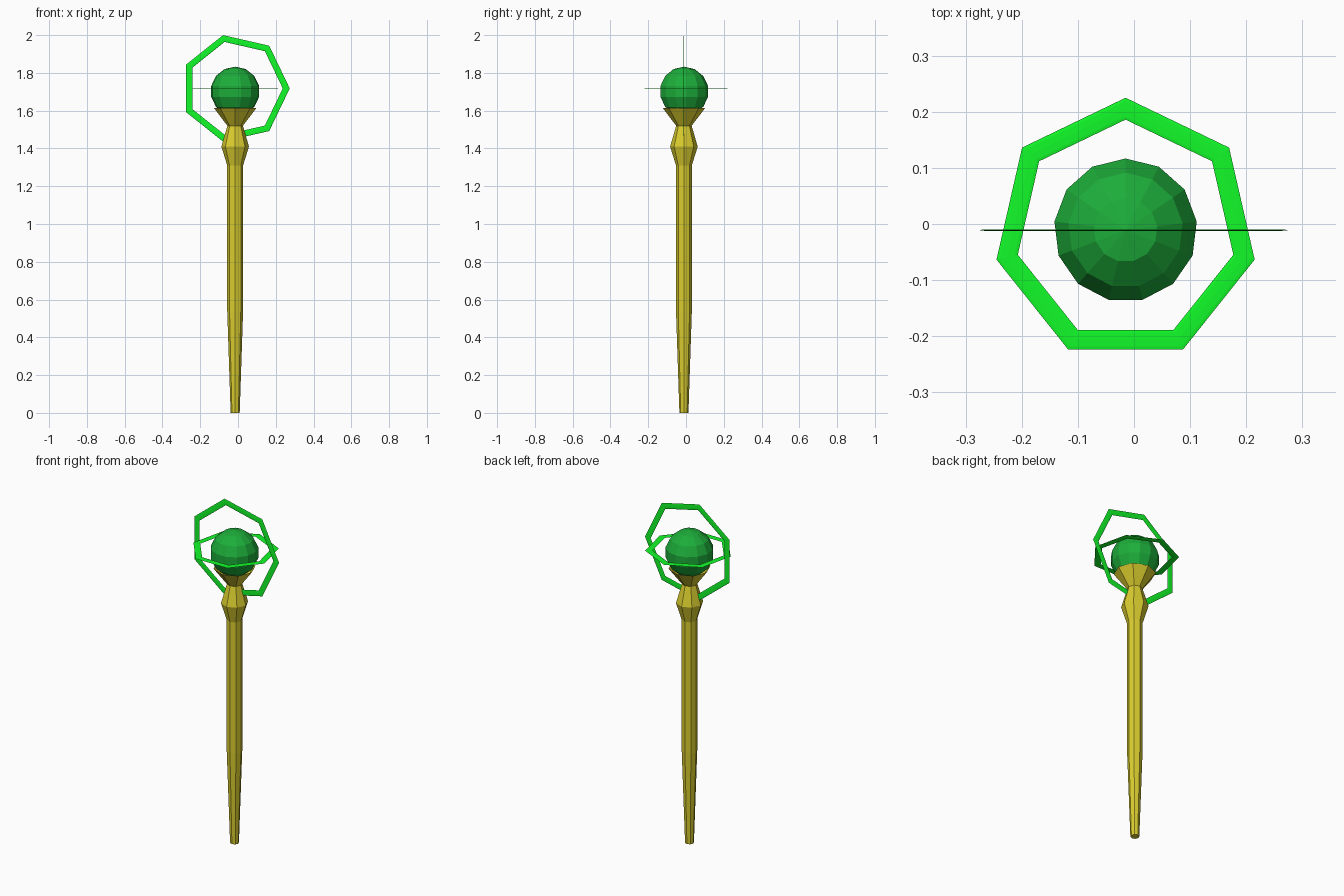
import bpy, bmesh
from math import pi, sin, cos

if "Cube" in bpy.data.objects:
    bpy.data.objects.remove(bpy.data.objects["Cube"])

CX, CY = -0.015, -0.011   # axis of the staff


def material(name, color):
    m = bpy.data.materials.new(name)
    m.diffuse_color = (*color, 1)
    m.use_nodes = True
    m.node_tree.nodes["Principled BSDF"].inputs["Base Color"].default_value = m.diffuse_color
    return m


gold = material("gold", (0.70, 0.61, 0.028))
gem_green = material("gem_green", (0.012, 0.42, 0.042))
ring_green = material("ring_green", (0.006, 0.96, 0.022))


def finish(name, bm, mat, z=0.0):
    mesh = bpy.data.meshes.new(name)
    bm.to_mesh(mesh)
    bm.free()
    mesh.materials.append(mat)
    ob = bpy.data.objects.new(name, mesh)
    ob.location = (CX, CY, z)
    bpy.context.collection.objects.link(ob)
    return ob


def lathe(name, profile, sides, mat):
    """Revolve (radius, z) points around z, closed at the bottom."""
    bm = bmesh.new()
    rows = [[bm.verts.new((r * cos(2 * pi * i / sides), r * sin(2 * pi * i / sides), z))
             for i in range(sides)] for r, z in profile]
    for a, b in zip(rows, rows[1:]):
        for i in range(sides):
            j = (i + 1) % sides
            bm.faces.new((a[i], a[j], b[j], b[i]))
    bm.faces.new(rows[0][::-1])
    return finish(name, bm, mat)


def flat_ring(name, major, half_width, half_thick, start, vertical, z):
    """Seven-sided ring with a thin, flattened tube."""
    n, m = 7, 8
    bm = bmesh.new()
    rows = []
    for i in range(n):
        a = start + 2 * pi * i / n
        row = []
        for k in range(m):
            t = 2 * pi * k / m
            r, h = major + half_width * cos(t), half_thick * sin(t)
            u, v = r * cos(a), r * sin(a)
            row.append(bm.verts.new((u, -h, v) if vertical else (u, v, h)))
        rows.append(row)
    for i in range(n):
        a, b = rows[i], rows[(i + 1) % n]
        for k in range(m):
            l = (k + 1) % m
            bm.faces.new((a[k], b[k], b[l], a[l]))
    return finish(name, bm, ring_green, z)


# Tapered shaft with bulge and open cup
lathe("shaft", [(0.024, 0), (0.042, 0.54), (0.042, 1.31), (0.073, 1.41),
                (0.041, 1.52), (0.113, 1.615)], 8, gold)

# Faceted gem resting in the cup, one corner pointing to the back
bm = bmesh.new()
bmesh.ops.create_uvsphere(bm, u_segments=13, v_segments=7, radius=0.131)
finish("gem", bm, gem_green, 1.702)

# Two crossing rings around the gem
flat_ring("vertical_ring", 0.2705, 0.0185, 0.0013, 0, True, 1.718)
flat_ring("horizontal_ring", 0.2165, 0.0195, 0.0013, pi / 2, False, 1.718)
